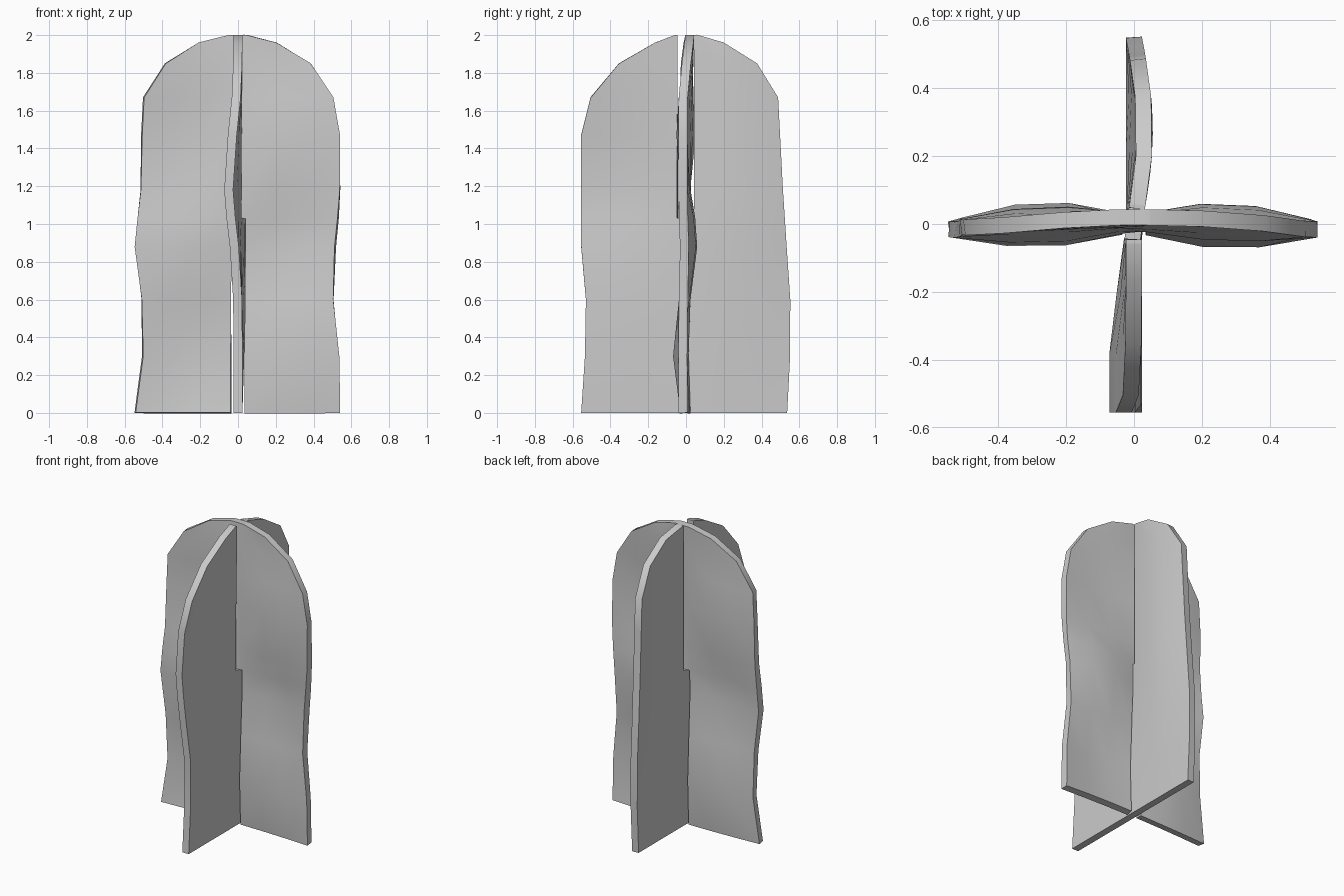
import bpy, bmesh
from math import sin, cos, pi, exp

if "Cube" in bpy.data.objects:
    bpy.data.objects.remove(bpy.data.objects["Cube"])

# Row heights shared by both panels, and each panel's left/right outline
Z = [0, .3, .6, .88, 1.03, 1.18, 1.47, 1.67, 1.85, 1.96, 2.0]
A_LEFT = [.545, .505, .51, .545, .53, .515, .51, .50, .385, .21, .05]
A_RIGHT = [.54, .535, .505, .515, .53, .54, .54, .505, .385, .205, .05]
B_LEFT = [.555, .535, .53, .555, .555, .555, .555, .505, .355, .165, .06]
B_RIGHT = [.535, .55, .55, .53, .52, .51, .495, .485, .375, .2, .06]


def wave_a(s, z):
    u = s / .54
    ripple = -.045 * cos(2 * pi * (z - .3) / 1.18) * (1 - (z / 2) ** 3)
    return sin(pi * u) * ripple - .016 * u * u + .02 * (z / 2) ** 4 * (1 - u * u)


def wave_b(s, z):
    u = s / .55
    if u < 0:
        return -.05 * min(1, -1.5 * u) * exp(-((z - 1.22) / .35) ** 2)
    return .032 * sin(pi * min(u, 1)) * min(1, z)


def panel(name, left, right, slot, slotted, wave, place):
    """Wavy arched sheet with a slot along its middle, given thickness."""
    bm = bmesh.new()
    rows = []
    for z, l, r in zip(Z, left, right):
        span = [-slot - (l - slot) * k / 3 for k in (3, 2, 1, 0)]
        span += [slot + (r - slot) * k / 3 for k in (0, 1, 2, 3)]
        rows.append([bm.verts.new(place(s, wave(s, z), z)) for s in span])
    for i in range(len(Z) - 1):
        for j in range(7):
            if j == 3 and slotted((Z[i] + Z[i + 1]) / 2):
                continue
            bm.faces.new((rows[i][j], rows[i][j + 1],
                          rows[i + 1][j + 1], rows[i + 1][j]))
    sides = bm.faces[:]
    for f in sides:
        f.smooth = True
    me = bpy.data.meshes.new(name)
    bm.to_mesh(me)
    bm.free()
    ob = bpy.data.objects.new(name, me)
    bpy.context.collection.objects.link(ob)
    mod = ob.modifiers.new("thickness", 'SOLIDIFY')
    mod.thickness = .047
    mod.offset = 0
    bpy.context.view_layer.objects.active = ob
    ob.select_set(True)
    bpy.ops.object.modifier_apply(modifier=mod.name)
    bpy.ops.object.shade_smooth_by_angle()
    ob.select_set(False)


# Panel across x, slotted from below
panel("wide_panel", A_LEFT, A_RIGHT, .037, lambda z: z < 1.03, wave_a,
      lambda s, w, z: (s, w, z))
# Panel across y, slotted from above
panel("deep_panel", B_LEFT, B_RIGHT, .045, lambda z: z > 1.03, wave_b,
      lambda s, w, z: (w, s, z))
